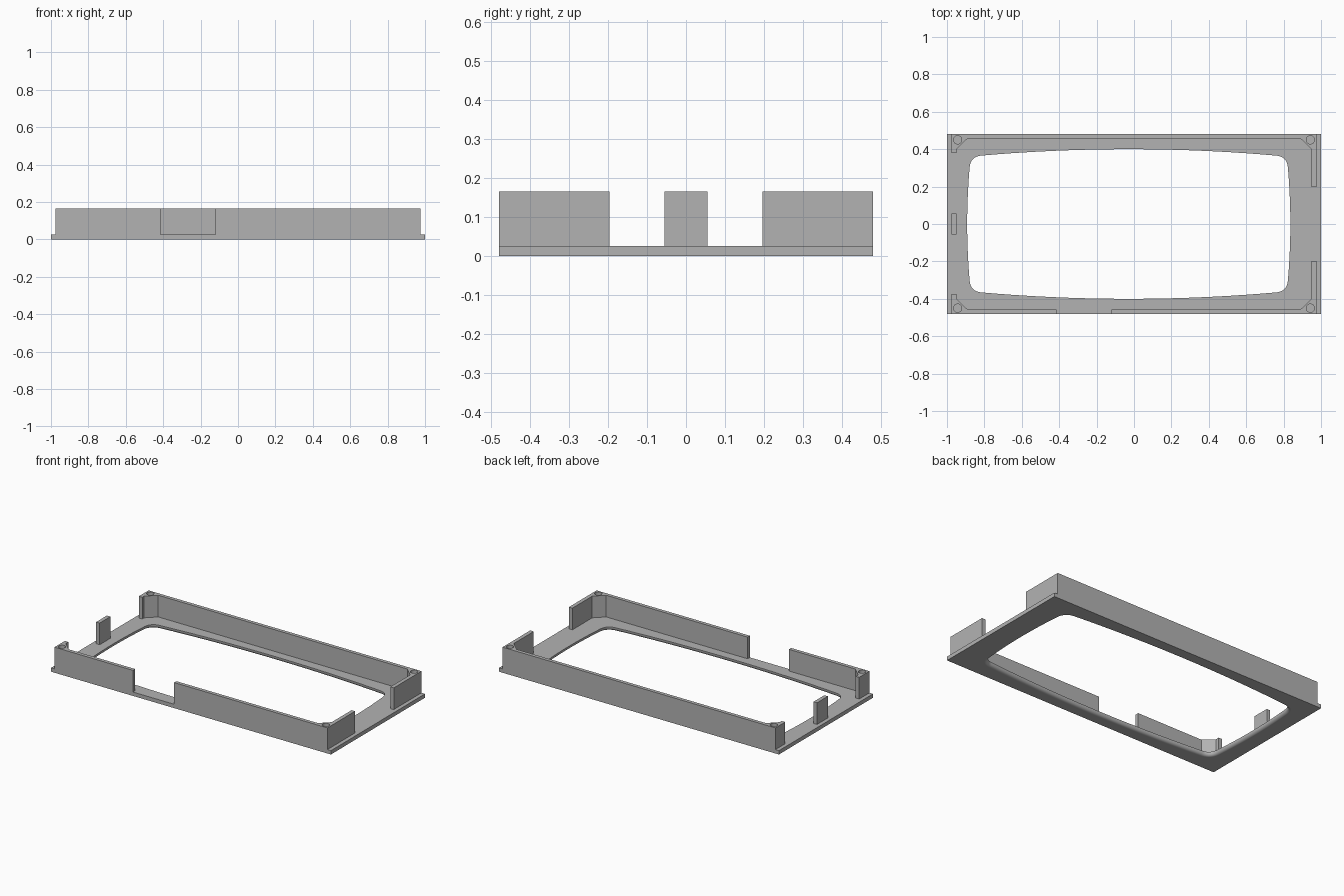
import bpy, bmesh, math
from mathutils import Vector

if "Cube" in bpy.data.objects:
    bpy.data.objects.remove(bpy.data.objects["Cube"], do_unlink=True)

PLATE_TOP, WALL_TOP = 0.025, 0.165
HALF_DEPTH = 0.48
OUT_X, IN_X, IN_Y = 0.975, 0.95, 0.457      # wall faces
GUSSET_X, GUSSET_Y = 0.89, 0.40             # ends of the diagonal corner faces
FILLET = 0.02

grey = bpy.data.materials.new("plain grey")
grey.use_nodes = True
grey.diffuse_color = (0.45, 0.45, 0.45, 1)
grey.node_tree.nodes["Principled BSDF"].inputs["Base Color"].default_value = (0.45, 0.45, 0.45, 1)


def loft(name, rings):
    """Closed solid through equal-length rings of points, capped at both ends."""
    bm = bmesh.new()
    loops = [[bm.verts.new(p) for p in ring] for ring in rings]
    bm.faces.new(loops[0])
    bm.faces.new(loops[-1])
    n = len(loops[0])
    for low, high in zip(loops, loops[1:]):
        for i in range(n):
            j = (i + 1) % n
            bm.faces.new((low[i], low[j], high[j], high[i]))
    bmesh.ops.recalc_face_normals(bm, faces=bm.faces)
    mesh = bpy.data.meshes.new(name)
    bm.to_mesh(mesh)
    bm.free()
    mesh.materials.append(grey)
    obj = bpy.data.objects.new(name, mesh)
    bpy.context.collection.objects.link(obj)
    return obj


def prism(name, outline, z0, z1):
    return loft(name, [[(x, y, z) for x, y in outline] for z in (z0, z1)])


def activate(obj):
    bpy.ops.object.select_all(action='DESELECT')
    obj.select_set(True)
    bpy.context.view_layer.objects.active = obj


def cut(obj, cutter):
    cutter.hide_render = True
    mod = obj.modifiers.new("cut", 'BOOLEAN')
    mod.operation = 'DIFFERENCE'
    mod.solver = 'EXACT'
    mod.object = cutter
    activate(obj)
    bpy.ops.object.modifier_apply(modifier=mod.name)
    bpy.data.objects.remove(cutter, do_unlink=True)


def smooth(obj):
    activate(obj)
    bpy.ops.object.shade_smooth_by_angle(angle=math.radians(35))
    mod = obj.modifiers.new("flat face normals", 'WEIGHTED_NORMAL')
    mod.keep_sharp = True


# Opening: bulged sides joined by rounded corners, one quarter mirrored round
def long_side(x):
    return Vector((x, 0.40 - 0.055 * x * x))


def short_side(y):
    return Vector((0.864 - 0.144 * y * y, y))


quarter = [short_side(0.06 * i) for i in range(5)]
start, corner, end = short_side(0.30), Vector((0.846, 0.36)), long_side(0.79)
for i in range(11):
    t = i / 10
    quarter.append(start * (1 - t) ** 2 + corner * 2 * t * (1 - t) + end * t * t)
quarter += [long_side(0.79 * (1 - i / 10)) for i in range(1, 11)]
half = quarter + [Vector((-p.x, p.y)) for p in reversed(quarter[:-1])]
opening = half + [Vector((p.x, -p.y)) for p in reversed(half[1:-1])]


def opening_ring(offset, z):
    ring = []
    for i, p in enumerate(opening):
        d = (opening[(i + 1) % len(opening)] - opening[i - 1]).normalized()
        ring.append((p.x + d.y * offset - 0.028, p.y - d.x * offset, z))
    return ring


# Base plate with the lower rim of its opening rounded
plate = prism("base_plate", [(-1, -HALF_DEPTH), (1, -HALF_DEPTH),
                             (1, HALF_DEPTH), (-1, HALF_DEPTH)], 0, PLATE_TOP)
rings = [opening_ring(0, 0.05)]
for i in range(8):
    a = math.pi / 2 * i / 7
    rings.append(opening_ring(FILLET * (1 - math.cos(a)), FILLET * (1 - math.sin(a))))
rings.append(opening_ring(FILLET, -0.05))
cut(plate, loft("opening_cutter", rings))
smooth(plate)


# Corner outline from the end of the short wall to the end of the diagonal
def corner_path(sx, sy, wall_end):
    return [(sx * x, sy * y) for x, y in
            ((OUT_X, HALF_DEPTH), (OUT_X, wall_end), (IN_X, wall_end),
             (IN_X, GUSSET_Y), (GUSSET_X, IN_Y))]


def wall(name, outline, hole_sides, sy):
    obj = prism(name, outline, PLATE_TOP, WALL_TOP)
    for sx in hole_sides:
        circle = [(sx * 0.943 + 0.022 * math.cos(math.tau * i / 24),
                   sy * 0.45 + 0.022 * math.sin(math.tau * i / 24)) for i in range(24)]
        cut(obj, prism("screw_hole_cutter", circle, 0.04, 0.2))
    smooth(obj)


# Walls with screw posts in the corners, and a gap in the front wall
wall("back_wall", corner_path(-1, 1, 0.38) + corner_path(1, 1, 0.197)[::-1], (-1, 1), 1)
for name, sx, wall_end, gap_x in (("front_wall_right", -1, 0.375, -0.415),
                                  ("front_wall_left", 1, 0.197, -0.12)):
    wall(name, corner_path(sx, -1, wall_end) + [(gap_x, -IN_Y), (gap_x, -HALF_DEPTH)], (sx,), -1)

# Lone tab on the right side
prism("side_tab", [(-OUT_X, -0.055), (-IN_X, -0.055), (-IN_X, 0.055), (-OUT_X, 0.055)],
      PLATE_TOP, WALL_TOP)
